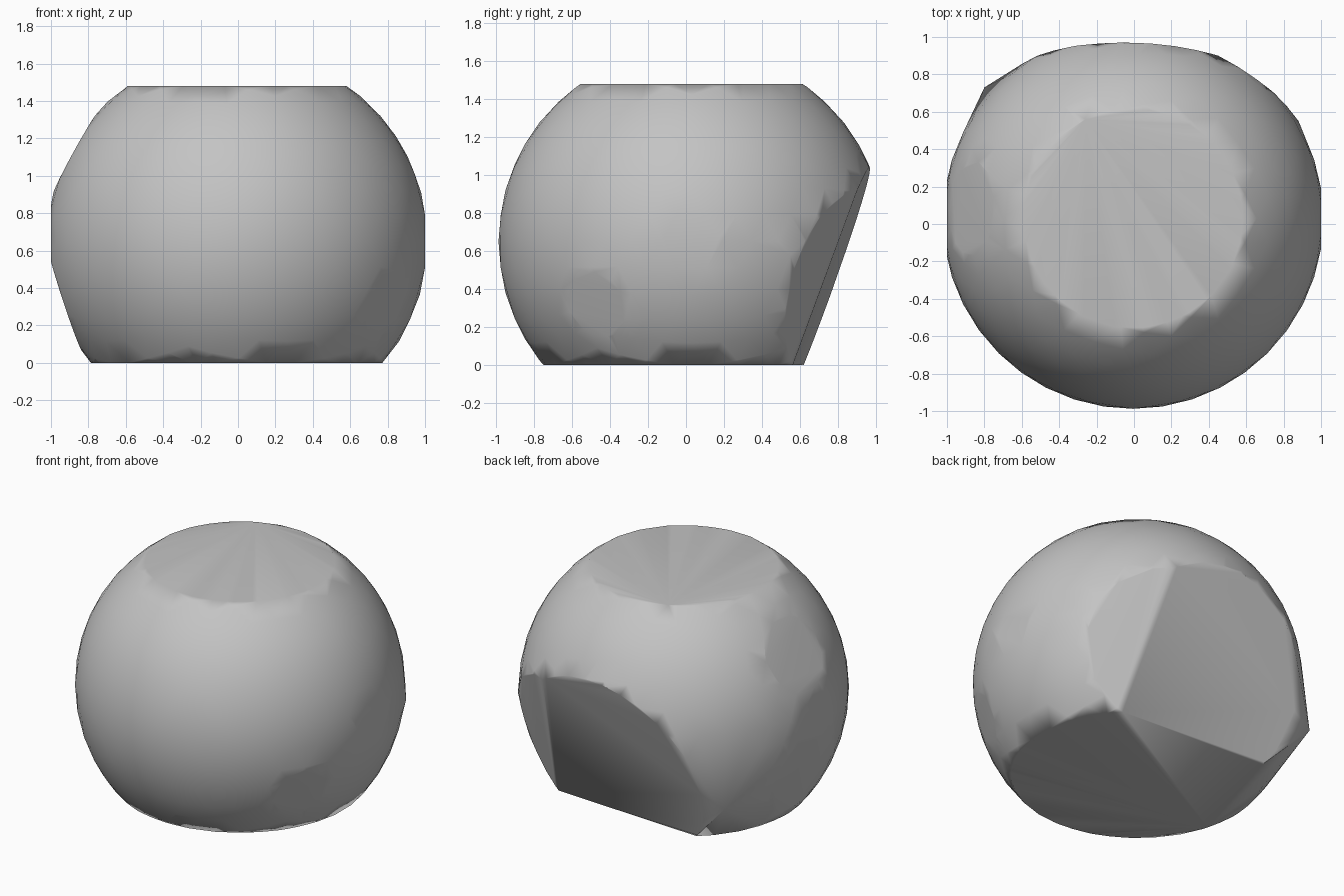
import bpy, bmesh, math
from mathutils import Vector

cube = bpy.data.objects.get("Cube")
if cube:
    bpy.data.objects.remove(cube, do_unlink=True)

stone = bpy.data.materials.new("grey_stone")
stone.use_nodes = True
GREY = (0.55, 0.55, 0.55, 1)
stone.diffuse_color = GREY
stone.node_tree.nodes["Principled BSDF"].inputs["Base Color"].default_value = GREY

# Rounded body
RADIUS = 1.018
CENTRE = Vector((-0.005, 0.03, 0.65))
bm = bmesh.new()
bmesh.ops.create_icosphere(bm, subdivisions=4, radius=RADIUS)
bmesh.ops.translate(bm, verts=bm.verts, vec=CENTRE)


def chip(normal, distance):
    """Slice a flat facet at a distance from the body centre."""
    n = Vector(normal).normalized()
    bmesh.ops.bisect_plane(bm, geom=bm.verts[:] + bm.edges[:] + bm.faces[:], dist=1e-5,
                           plane_co=CENTRE + n * distance, plane_no=n, clear_outer=True)


# Shallow side chips first, then the broad break, top and base
chip((-1, 0, 0), 0.995)
chip((1, 0, 0), 1.005)
chip((-0.87, 0.05, 0.48), 0.985)
chip((-0.95, 0.05, -0.31), 0.97)
chip((0.80, -0.50, -0.33), 1.0)
chip((0.45, 0.86, -0.26), 0.88)
chip((0.05, 0.94, -0.34), 0.75)
chip((0, 0, 1), 0.83)
chip((0, 0, -1), 0.65)
bmesh.ops.remove_doubles(bm, verts=bm.verts, dist=0.02)

# Corners that stand proud at the ends of the broad break
for corner in ((-0.80, 0.73, 0.30), (0.88, 0.55, 0.58)):
    bm.verts.new(corner)

# Wrap everything in one clean closed skin
points = [v.co.copy() for v in bm.verts]
bm.free()
bm = bmesh.new()
for p in points:
    bm.verts.new(p)
hull = bmesh.ops.convex_hull(bm, input=bm.verts)
spare = {g for g in hull["geom_interior"] + hull["geom_unused"]
         if isinstance(g, bmesh.types.BMVert)}
bmesh.ops.delete(bm, geom=list(spare), context='VERTS')
bmesh.ops.recalc_face_normals(bm, faces=bm.faces)

mesh = bpy.data.meshes.new("boulder")
bm.to_mesh(mesh)
bm.free()
mesh.materials.append(stone)
boulder = bpy.data.objects.new("boulder", mesh)
bpy.context.collection.objects.link(boulder)

# Soft shading with crisp broken edges
bpy.ops.object.select_all(action='DESELECT')
boulder.select_set(True)
bpy.context.view_layer.objects.active = boulder
bpy.ops.object.shade_smooth_by_angle(angle=math.radians(60))
weighted = boulder.modifiers.new("facet_normals", 'WEIGHTED_NORMAL')
weighted.keep_sharp = True
